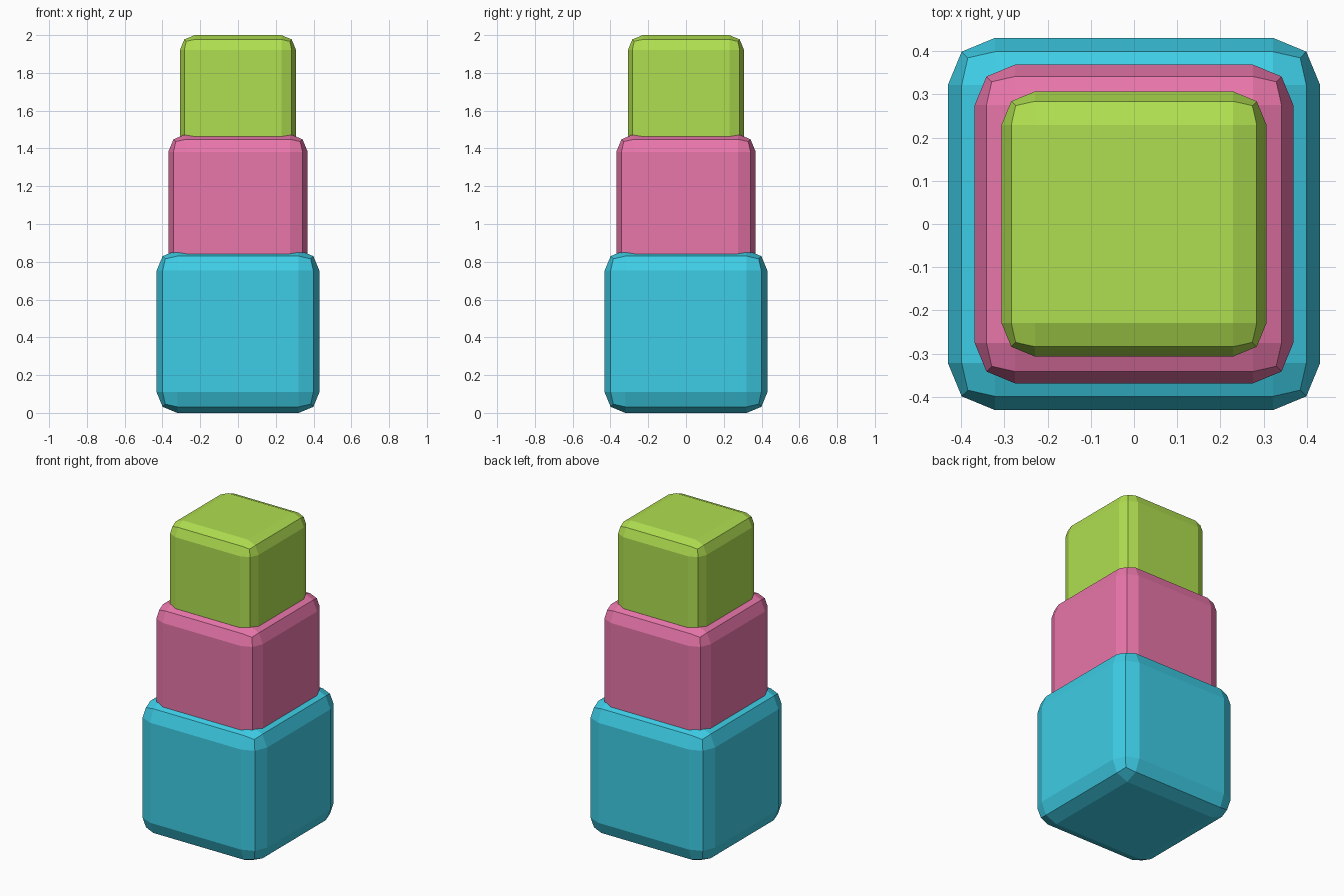
import bpy

if "Cube" in bpy.data.objects:
    bpy.data.objects.remove(bpy.data.objects["Cube"])


def rounded_cube(name, size, top, color):
    # Cube with a two-segment bevel and flat faces
    bpy.ops.mesh.primitive_cube_add(size=size, location=(0, 0, top - size / 2))
    obj = bpy.context.object
    obj.name = name
    bevel = obj.modifiers.new("Bevel", "BEVEL")
    bevel.width = size * 0.127
    bevel.segments = 2
    bevel.limit_method = 'NONE'
    mat = bpy.data.materials.new(name + "_color")
    mat.diffuse_color = (*color, 1)
    mat.use_nodes = True
    mat.node_tree.nodes["Principled BSDF"].inputs["Base Color"].default_value = mat.diffuse_color
    obj.data.materials.append(mat)
    return obj


# Three stacked blocks, each sunk slightly into the one below
rounded_cube("bottom_block", 0.862, 0.862, (0.048, 0.61, 0.79))
rounded_cube("middle_block", 0.738, 1.476, (0.81, 0.18, 0.40))
rounded_cube("top_block", 0.614, 2.0, (0.43, 0.73, 0.08))
